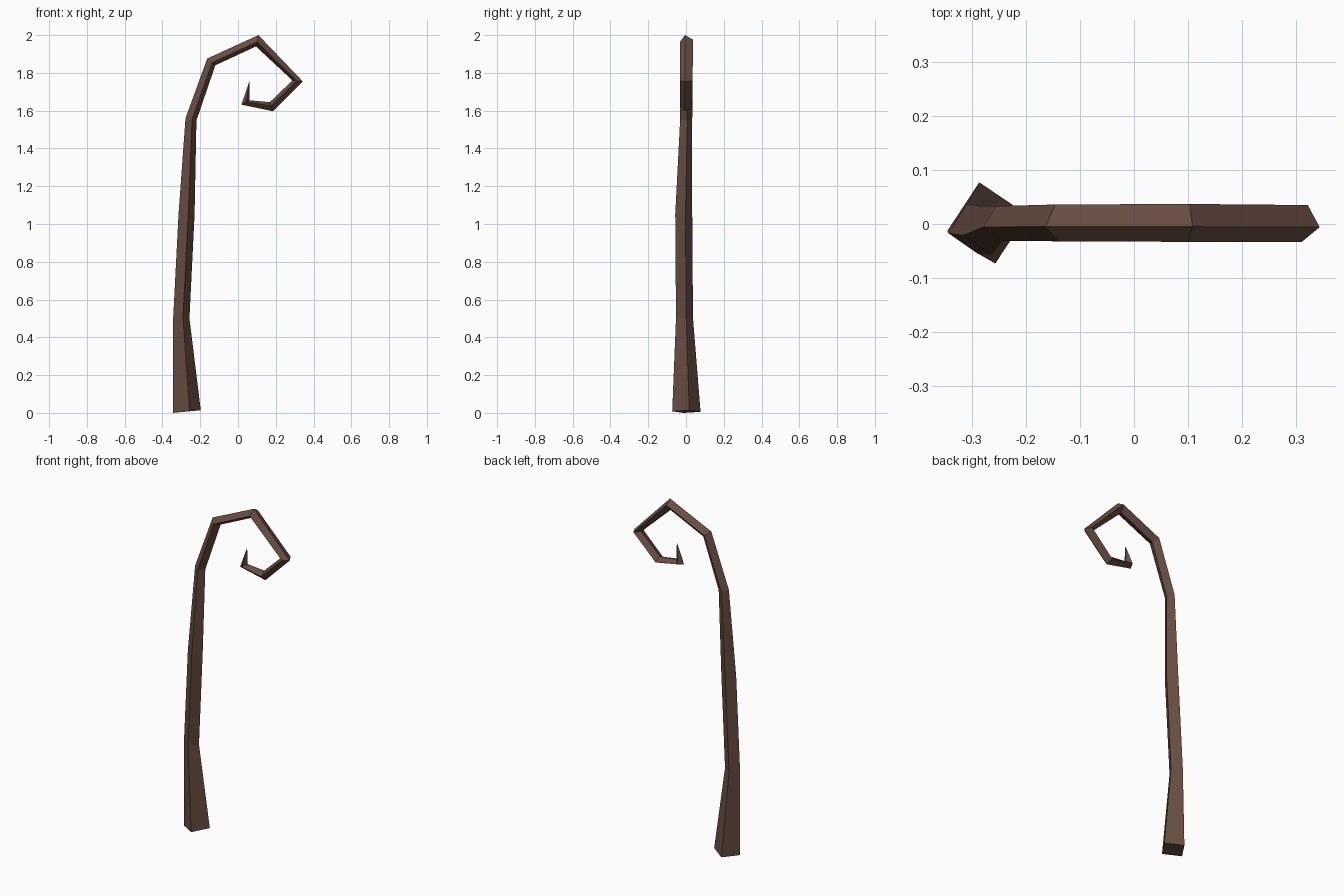
import bpy, bmesh
from mathutils import Vector

if "Cube" in bpy.data.objects:
    bpy.data.objects.remove(bpy.data.objects["Cube"])

# Path stations: outer edge (x, z), inner edge (x, z), centre y, half depth
STATIONS = [
    ((-0.345, 0.000), (-0.197, 0.014), 0.002, 0.075),
    ((-0.343, 0.505), (-0.257, 0.500), -0.008, 0.045),
    ((-0.315, 1.050), (-0.230, 1.050), -0.012, 0.045),
    ((-0.278, 1.560), (-0.220, 1.548), 0.001, 0.032),
    ((-0.163, 1.876), (-0.120, 1.840), 0.002, 0.034),
    ((0.108, 2.000), (0.095, 1.940), 0.002, 0.035),
    ((0.343, 1.755), (0.288, 1.760), 0.001, 0.034),
    ((0.185, 1.597), (0.168, 1.645), 0.000, 0.032),
    ((0.018, 1.632), (0.060, 1.655), 0.000, 0.030),
]
TIP = (0.060, 0.0, 1.755)
TWIST = 0.2  # slight rotation of the square section


def section(bm, outer, inner, yc, h):
    o, i = (Vector((p[0], yc, p[1])) for p in (outer, inner))
    c, half = (o + i) / 2, (o - i) / 2
    depth = Vector((0, h, 0))
    a = half - depth * TWIST
    b = depth + half * TWIST
    return [bm.verts.new(c + d) for d in (a, b, -a, -b)]


# Shaft and crook: four-sided tapering sweep ending in a spike
bm = bmesh.new()
rings = [section(bm, *s) for s in STATIONS]
bm.faces.new(rings[0])
for r, s in zip(rings, rings[1:]):
    for k in range(4):
        n = (k + 1) % 4
        bm.faces.new((r[k], r[n], s[n], s[k]))
tip = bm.verts.new(TIP)
for k in range(4):
    bm.faces.new((rings[-1][k], rings[-1][(k + 1) % 4], tip))
bmesh.ops.recalc_face_normals(bm, faces=bm.faces[:])

mesh = bpy.data.meshes.new("crooked_staff")
bm.to_mesh(mesh)
bm.free()
staff = bpy.data.objects.new("crooked_staff", mesh)
bpy.context.collection.objects.link(staff)

# Dark brown wood
wood = bpy.data.materials.new("dark_wood")
wood.diffuse_color = (0.14, 0.075, 0.055, 1)
wood.use_nodes = True
wood.node_tree.nodes["Principled BSDF"].inputs["Base Color"].default_value = wood.diffuse_color
mesh.materials.append(wood)
